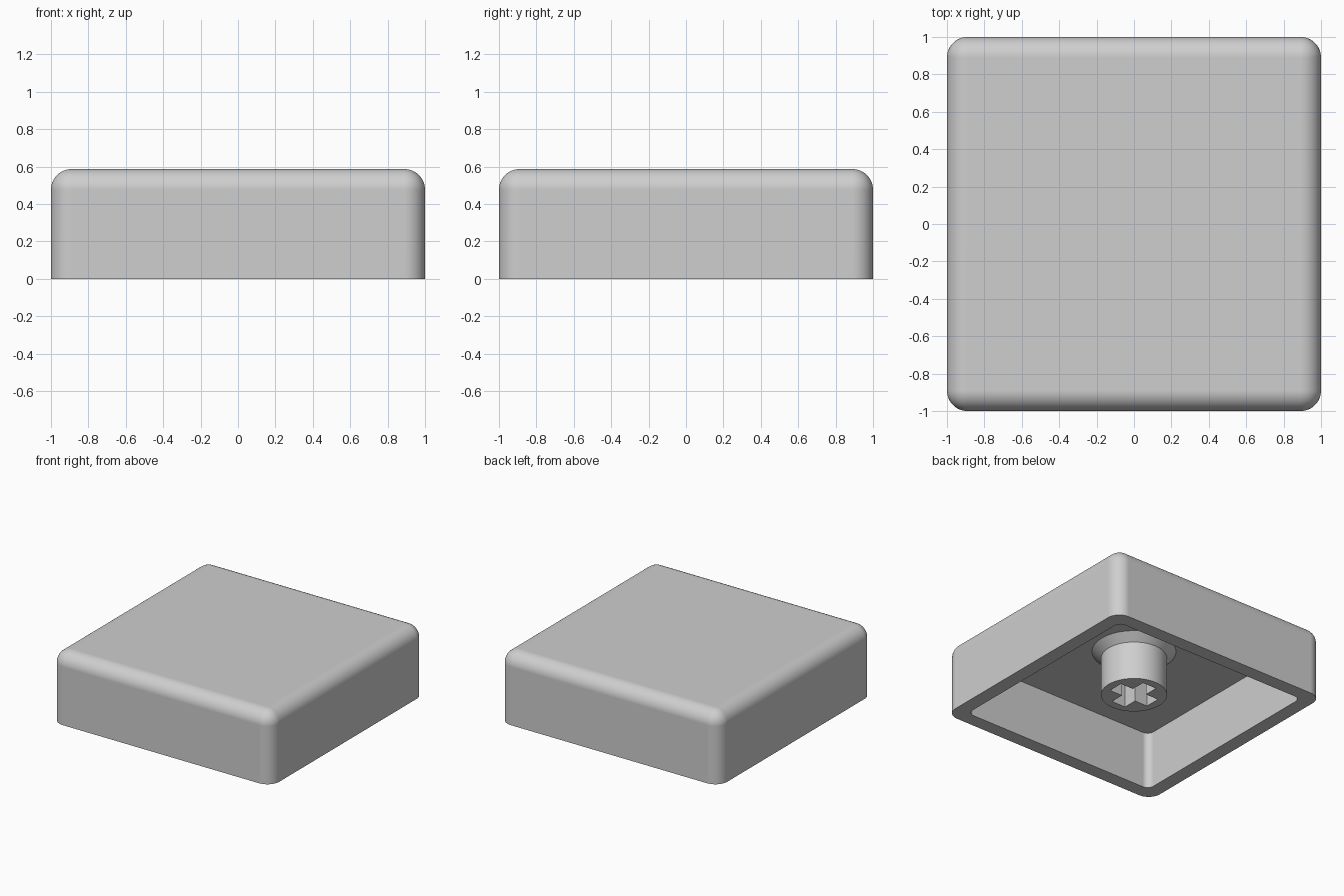
import bpy
import bmesh
from math import radians
from mathutils import Matrix

HEIGHT = 0.587      # overall height
CEILING = 0.47      # underside of the top plate
WALL = 0.115        # side wall thickness

if "Cube" in bpy.data.objects:
    bpy.data.objects.remove(bpy.data.objects["Cube"])

grey = bpy.data.materials.new("light_grey_plastic")
grey.use_nodes = True
colour = (0.62, 0.62, 0.62, 1)
grey.diffuse_color = colour
grey.node_tree.nodes["Principled BSDF"].inputs["Base Color"].default_value = colour


def make_object(name, bm):
    bmesh.ops.recalc_face_normals(bm, faces=bm.faces)
    mesh = bpy.data.meshes.new(name)
    bm.to_mesh(mesh)
    bm.free()
    mesh.materials.append(grey)
    obj = bpy.data.objects.new(name, mesh)
    bpy.context.collection.objects.link(obj)
    return obj


def box(name, sx, sy, z0, z1, radius=0, round_top=False):
    """Box with optionally rounded upright edges and top rim."""
    bm = bmesh.new()
    bmesh.ops.create_cube(bm, size=1)
    bmesh.ops.scale(bm, vec=(sx, sy, z1 - z0), verts=bm.verts)
    bmesh.ops.translate(bm, vec=(0, 0, (z0 + z1) / 2), verts=bm.verts)
    if radius:
        def rounded(edge):
            a, b = (v.co.z for v in edge.verts)
            return abs(a - b) > 0.01 or (round_top and min(a, b) > z1 - 0.01)
        bmesh.ops.bevel(bm, geom=[e for e in bm.edges if rounded(e)],
                        offset=radius, segments=12, profile=0.5, affect='EDGES')
    return make_object(name, bm)


def cut(target, cutter):
    """Subtract the cutter, then discard it."""
    bpy.context.view_layer.objects.active = target
    mod = target.modifiers.new("cut", 'BOOLEAN')
    mod.operation = 'DIFFERENCE'
    mod.solver = 'EXACT'
    mod.object = cutter
    bpy.ops.object.modifier_apply(modifier=mod.name)
    bpy.data.objects.remove(cutter)


def finish(obj):
    """Smooth the curves while keeping flat faces flat."""
    bpy.ops.object.select_all(action='DESELECT')
    obj.select_set(True)
    bpy.context.view_layer.objects.active = obj
    bpy.ops.object.shade_smooth_by_angle(angle=radians(30))
    mod = obj.modifiers.new("flat_faces", 'WEIGHTED_NORMAL')
    mod.keep_sharp = True


# Hollow cap with rounded top and corners
cap = box("cap_shell", 2, 2, 0, HEIGHT, radius=0.11, round_top=True)
inner = 2 - 2 * WALL
cut(cap, box("cavity_cutter", inner, inner, -0.2, CEILING, radius=0.055))
finish(cap)

# Round stem flaring out where it meets the ceiling
bm = bmesh.new()
profile = [(0, 0.095), (0.248, 0.095), (0.248, 0.41),
           (0.315, CEILING), (0.315, 0.5), (0, 0.5)]
points = [bm.verts.new((r, 0, z)) for r, z in profile]
edges = [bm.edges.new(pair) for pair in zip(points, points[1:])]
bmesh.ops.spin(bm, geom=points + edges, cent=(0, 0, 0), axis=(0, 0, 1),
               angle=radians(360), steps=64, use_duplicate=False)
bmesh.ops.remove_doubles(bm, verts=bm.verts, dist=0.0005)
stem = make_object("stem", bm)

# Cross-shaped socket in the stem
for sx, sy in ((0.362, 0.128), (0.128, 0.362)):
    cut(stem, box("socket_cutter", sx, sy, 0, 0.465))
finish(stem)
